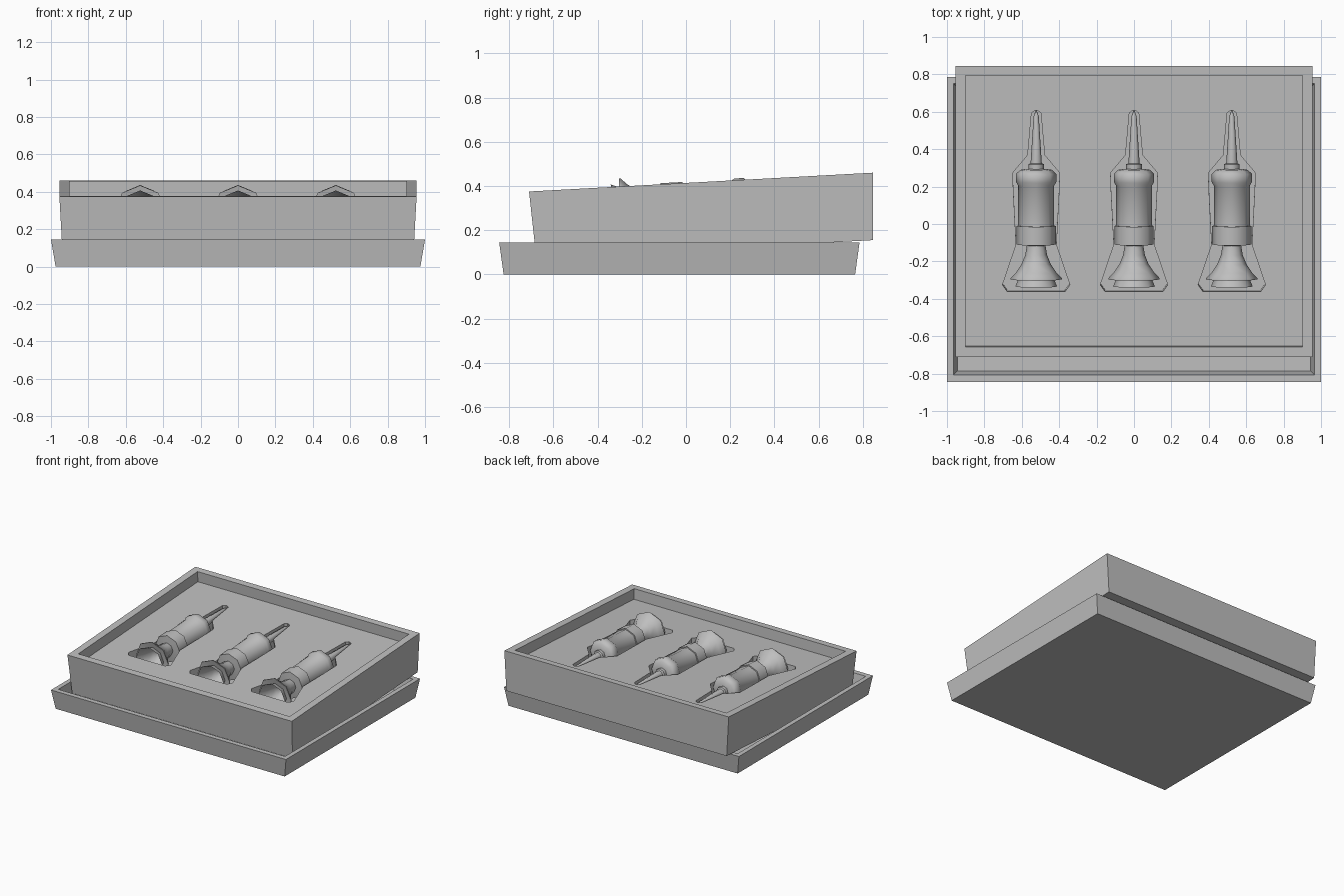
import bpy, bmesh, math
from mathutils import Matrix

cube = bpy.data.objects.get("Cube")
if cube:
    bpy.data.objects.remove(cube, do_unlink=True)

grey = bpy.data.materials.new("plain_grey")
grey.use_nodes = True
GREY = (0.52, 0.52, 0.52, 1)
grey.diffuse_color = GREY
grey.node_tree.nodes["Principled BSDF"].inputs["Base Color"].default_value = GREY

# Frame of the tilted case: origin at the centre of its rim plane
TILT = Matrix.Translation((0, 0.0675, 0.4175)) @ Matrix.Rotation(math.atan(0.0547), 4, 'X')


def loft(name, rings, matrix=Matrix()):
    """Skin a list of closed point rings and cap both ends."""
    bm = bmesh.new()
    loops = [[bm.verts.new(p) for p in ring] for ring in rings]
    n = len(loops[0])
    for a, b in zip(loops, loops[1:]):
        for i in range(n):
            j = (i + 1) % n
            bm.faces.new((a[i], a[j], b[j], b[i]))
    bm.faces.new(loops[0][::-1])
    bm.faces.new(loops[-1])
    bmesh.ops.recalc_face_normals(bm, faces=bm.faces)
    mesh = bpy.data.meshes.new(name)
    bm.to_mesh(mesh)
    bm.free()
    mesh.materials.append(grey)
    obj = bpy.data.objects.new(name, mesh)
    obj.matrix_world = matrix
    bpy.context.collection.objects.link(obj)
    return obj


def rect(hx, y0, y1, z):
    return [(-hx, y0, z), (hx, y0, z), (hx, y1, z), (-hx, y1, z)]


def activate(obj):
    bpy.ops.object.select_all(action='DESELECT')
    obj.select_set(True)
    bpy.context.view_layer.objects.active = obj


# Lower tray: flared walls with a shallow cavity
loft("base_tray", [
    rect(0.975, -0.825, 0.765, 0),
    rect(1.0, -0.845, 0.785, 0.145),
    rect(0.965, -0.807, 0.75, 0.145),
    rect(0.945, -0.785, 0.73, 0.03),
])

# Tilted case with a recessed top
FLOOR = -0.08
case = loft("display_case", [
    rect(0.938, -0.762, 0.762, -0.3045),
    rect(0.955, -0.7787, 0.7787, 0),
    rect(0.90, -0.725, 0.727, 0),
    rect(0.90, -0.725, 0.727, FLOOR),
], TILT)

# Half outline of a pocket (x, y) and lathe profile of an item (radius, y)
SHIFT = -0.073
pocket = [(0.155, -0.36), (0.18, -0.325), (0.107, -0.11), (0.122, 0.18),
          (0.125, 0.275), (0.045, 0.37), (0.025, 0.595), (0.006, 0.61)]
profile = [
    (0.002, 0.61), (0.014, 0.575), (0.03, 0.325), (0.042, 0.32), (0.042, 0.295),
    (0.085, 0.29), (0.108, 0.268), (0.108, 0.225), (0.096, 0.205),
    (0.096, -0.01), (0.105, -0.01), (0.105, -0.11), (0.05, -0.115),
    (0.058, -0.165), (0.078, -0.215), (0.108, -0.26), (0.137, -0.29),
    (0.137, -0.297), (0.092, -0.288), (0.112, -0.335),
    (0.088, -0.285), (0.062, -0.21), (0.035, -0.16),
]
SIDES = 8

for side, cx in (("right", -0.523), ("centre", 0.0), ("left", 0.523)):
    # Pocket cut into the case floor
    outline = pocket + [(-x, y) for x, y in reversed(pocket)]
    cutter = loft("pocket_cutter", [
        [(cx + x, y + SHIFT, z) for x, y in outline] for z in (FLOOR - 0.16, FLOOR + 0.04)
    ], TILT)
    cutter.hide_render = True
    mod = case.modifiers.new("pocket", 'BOOLEAN')
    mod.operation = 'DIFFERENCE'
    mod.solver = 'EXACT'
    mod.object = cutter
    activate(case)
    bpy.ops.object.modifier_apply(modifier=mod.name)
    bpy.data.objects.remove(cutter, do_unlink=True)

    # Turned item lying in the pocket: needle tip, barrel, collar and open bell
    rings = []
    for r, y in profile:
        rings.append([(cx + r * math.sin(k * math.tau / SIDES), y + SHIFT,
                       FLOOR - 0.02 + r * math.cos(k * math.tau / SIDES)) for k in range(SIDES)])
    item = loft(side + "_horn_item", rings, TILT)
    activate(item)
    bpy.ops.object.shade_smooth_by_angle(angle=math.radians(46))
